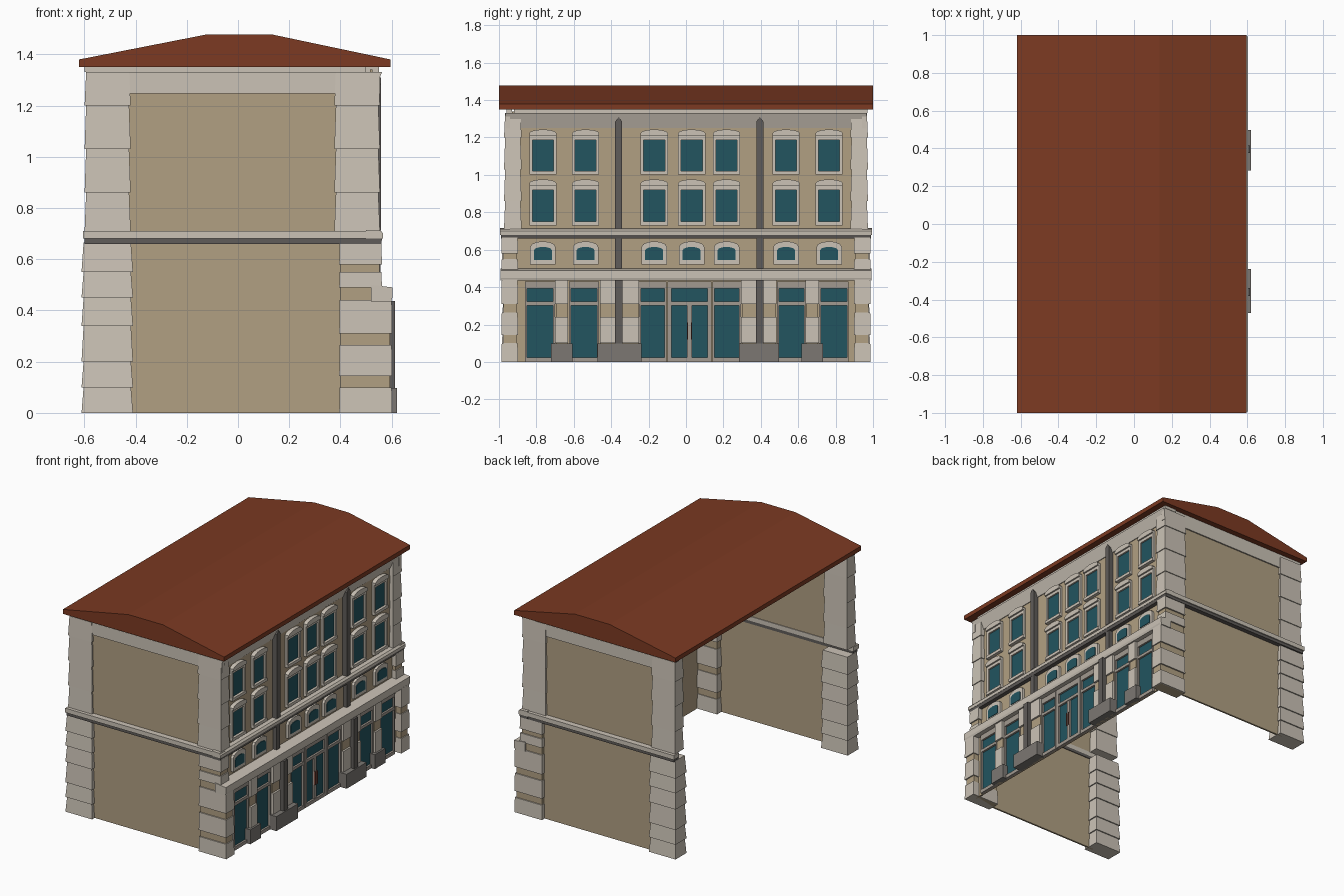
import bpy, bmesh, math
from mathutils import Vector

if "Cube" in bpy.data.objects:
    bpy.data.objects.remove(bpy.data.objects["Cube"])


def material(name, rgb):
    m = bpy.data.materials.new(name)
    m.diffuse_color = (*rgb, 1)
    m.use_nodes = True
    m.node_tree.nodes["Principled BSDF"].inputs["Base Color"].default_value = m.diffuse_color
    return m


STONE = material("pale_stone", (0.60, 0.545, 0.47))
TAN = material("tan_plaster", (0.44, 0.35, 0.225))
ROOF = material("red_roof", (0.20, 0.042, 0.016))
GLASS = material("teal_glass", (0.016, 0.089, 0.115))
PIPE = material("dark_grey", (0.117, 0.107, 0.10))
BASE = material("plinth_grey", (0.20, 0.185, 0.17))
FRAME = material("frame_grey", (0.36, 0.32, 0.28))
BRASS = material("door_handle_brown", (0.20, 0.07, 0.05))


class Part:
    """Collects simple solids into one object of one material."""
    def __init__(self, name, mat):
        self.name, self.mat, self.bm = name, mat, bmesh.new()

    def loft(self, a, b):
        va = [self.bm.verts.new(p) for p in a]
        vb = [self.bm.verts.new(p) for p in b]
        n = len(va)
        faces = [self.bm.faces.new(va), self.bm.faces.new(vb[::-1])]
        for i in range(n):
            j = (i + 1) % n
            faces.append(self.bm.faces.new((va[i], vb[i], vb[j], va[j])))
        bmesh.ops.recalc_face_normals(self.bm, faces=faces)

    def box(self, x0, x1, y0, y1, z0, z1, flare=0.0):
        def ring(z, f):
            return [(x0 - f, y0 - f, z), (x1 + f, y0 - f, z),
                    (x1 + f, y1 + f, z), (x0 - f, y1 + f, z)]
        self.loft(ring(z0, flare), ring(z1, 0))

    def xz(self, pts, y0, y1):      # profile in x,z swept along y
        self.loft([(x, y0, z) for x, z in pts], [(x, y1, z) for x, z in pts])

    def yz(self, pts, x0, x1):      # profile in y,z swept along x
        self.loft([(x0, y, z) for y, z in pts], [(x1, y, z) for y, z in pts])

    def done(self):
        me = bpy.data.meshes.new(self.name)
        self.bm.to_mesh(me)
        self.bm.free()
        me.materials.append(self.mat)
        ob = bpy.data.objects.new(self.name, me)
        bpy.context.collection.objects.link(ob)


def arch(y, w, z0, z1, rise, n=6):
    """Outline with straight sides and a shallow curved top."""
    top = [(y + w * math.cos(math.pi * i / n), z1 + rise * math.sin(math.pi * i / n))
           for i in range(n + 1)]
    return [(y - w, z0), (y + w, z0)] + top


# Facade planes: ground floor, mezzanine, upper floors
XG, XM, XU = 0.555, 0.53, 0.525

# Roof
p = Part("roof", ROOF)
p.xz([(-.62, 1.35), (-.62, 1.38), (-.125, 1.477), (.135, 1.477), (.595, 1.38), (.595, 1.35)], -1, 1)
p.done()

# Plaster walls: facade in three storeys, and the two end walls
p = Part("facade_walls", TAN)
p.box(XG - .01, XG, -.93, .93, 0, .44)
p.box(XM - .01, XM, -.93, .93, .44, .68)
p.box(XU - .01, XU, -.93, .93, .68, 1.34)
p.done()
p = Part("end_walls", TAN)
for s in (-1, 1):
    p.box(-.45, .45, *sorted((s * .945, s * .957)), 0, 1.34)
p.done()

# Rear corner quoins (both storeys) and upper front corner quoins
p = Part("corner_quoins", STONE)
low = [0, .10, .20, .285, .34, .45, .55, .665]
high = [.71, .86, 1.03, 1.2, 1.33]
for s in (-1, 1):
    y0, y1 = sorted((s * .875, s * .977))
    for a, b in zip([0, .10, .20, .34, .45, .55], [.10, .20, .34, .45, .55, .665]):
        p.box(-.603, -.418, y0, y1, a, b, .008)
    y0, y1 = sorted((s * .885, s * .967))
    for a, b in zip(high, high[1:]):
        p.box(-.593, -.425, y0, y1, a, b, .006)
        p.box(.382, .548, y0, y1, a, b, .006)
p.done()

# Lower front corner piers: tan core with stone courses
core = Part("front_pier_cores", TAN)
p = Part("front_pier_courses", STONE)
for s in (-1, 1):
    y0, y1 = sorted((s * .90, s * .985))
    c0, c1 = sorted((s * .905, s * .977))
    core.box(.40, .594, c0, c1, 0, .45)
    core.box(.40, .553, c0, c1, .45, .67)
    for a, b in ((0, .10), (.145, .265), (.31, .44)):
        p.box(.397, .60, y0, y1, a, b, .002)
    for a, b in ((.49, .55), (.58, .665)):
        p.box(.397, .56, y0, y1, a, b, .002)
core.done()
p.done()

# Ledge over the ground floor
p = Part("ground_floor_ledge", STONE)
p.xz([(.52, .435), (.598, .435), (.603, .45), (.603, .49), (.52, .50)], -.992, .992)
p.done()

# String course round three sides, with dark moulding beneath
p = Part("string_course", STONE)
m = Part("string_course_moulding", PIPE)
p.xz([(.50, .68), (.565, .68), (.567, .70), (.555, .712), (.50, .715)], -.995, .995)
m.xz([(.50, .66), (.558, .66), (.563, .68), (.50, .68)], -.99, .99)
for s in (-1, 1):
    p.box(-.605, .56, *sorted((s * .94, s * .995)), .68, .71)
    m.box(-.60, .555, *sorted((s * .94, s * .988)), .66, .68)
p.done()
m.done()

# Frieze under the eaves and the thin strip above it
p = Part("eaves_frieze", STONE)
p.xz([(.515, 1.25), (.53, 1.25), (.562, 1.33), (.515, 1.33)], -.965, .965)
for s in (-1, 1):
    p.box(-.58, .555, *sorted((s * .94, s * .966)), 1.247, 1.33)
    p.box(-.60, .50, *sorted((s * .93, s * .96)), 1.33, 1.352)
p.box(.46, .55, -.92, .97, 1.33, 1.352)
p.done()

# Ground floor pilasters, striped stone over the tan wall
core = Part("pilaster_cores", TAN)
p = Part("pilaster_courses", STONE)
b = Part("pilaster_plinths", BASE)
PIL = [(-.70, -.63), (-.46, -.25), (.295, .485), (.64, .71)]
for y0, y1 in PIL:
    wide = y1 - y0 > .1
    core.box(XG, .575, y0 + .004, y1 - .004, 0, .44)
    for z0, z1 in ((.10, .24), (.31, .44)):
        p.box(XG, .588, y0, y1, z0, z1)
    d = .012 if wide else .022
    b.box(XG, .62 if wide else .598, y0 - d, y1 + d, 0, .098)
core.done()
p.done()
b.done()

# Drainpipes, one length per storey, pointed at the top
p = Part("drainpipes", PIPE)
for y in (-.36, .395):
    p.box(.58, .613, y - .02, y + .02, .09, .437)
    p.box(XM, .557, y - .019, y + .019, .50, .665)
    p.yz([(y - .019, .712), (y + .019, .712), (y + .019, 1.285), (y, 1.31), (y - .019, 1.285)],
         XU, .558)
p.done()

# Shop windows and the central double door
g = Part("shopfront_glass", GLASS)
f = Part("shopfront_frames", FRAME)
BAYS = [(-.85, -.71), (-.615, -.475), (-.24, -.115), (-.078, .115), (.153, .283),
        (.497, .63), (.722, .86)]
for y0, y1 in BAYS:
    door = y0 == -.078
    g.box(XG, XG + .005, y0, y1, .02, .395)
    side = .022 if door else .01
    x1 = XG + .018
    f.box(XG, x1, y0 - side, y0, 0, .43)
    f.box(XG, x1, y1, y1 + side, 0, .43)
    f.box(XG, x1, y0, y1, .392, .43)
    f.box(XG, x1, y0, y1, 0, .024)
    f.box(XG, x1, y0, y1, .303, .323)
    if door:
        yc = (y0 + y1) / 2
        f.box(XG, x1 - .003, yc - .014, yc + .014, .024, .303)
        h = Part("door_handles", BRASS)
        for s in (-1, 1):
            h.box(x1 - .003, x1 + .006, yc + s * .010 - .003, yc + s * .010 + .003, .12, .21)
        h.done()
g.done()
f.done()

# Mezzanine and upper windows
g = Part("upper_glass", GLASS)
f = Part("window_surrounds", STONE)
for y in (-.765, -.537, -.17, .03, .217, .535, .765):
    # small arched mezzanine window: plate surround with glass plate
    f.yz(arch(y, .068, .52, .615, .03), XM, XM + .018)
    g.yz(arch(y, .048, .545, .597, .018), XM + .012, XM + .022)
    # two tall windows: jambs, sill, head and curved cap
    for z0, z1 in ((.75, .92), (1.022, 1.187)):
        g.box(XU, XU + .005, y - .06, y + .06, z0, z1)
        for s in (-1, 1):
            f.box(XU, XU + .016, *sorted((y + s * .057, y + s * .073)), z0 - .015, z1 + .02)
        f.box(XU, XU + .022, y - .073, y + .073, z0 - .02, z0)
        f.box(XU, XU + .016, y - .057, y + .057, z1, z1 + .022)
        f.yz(arch(y, .073, z1 + .02, z1 + .036, .02), XU, XU + .027)
g.done()
f.done()
